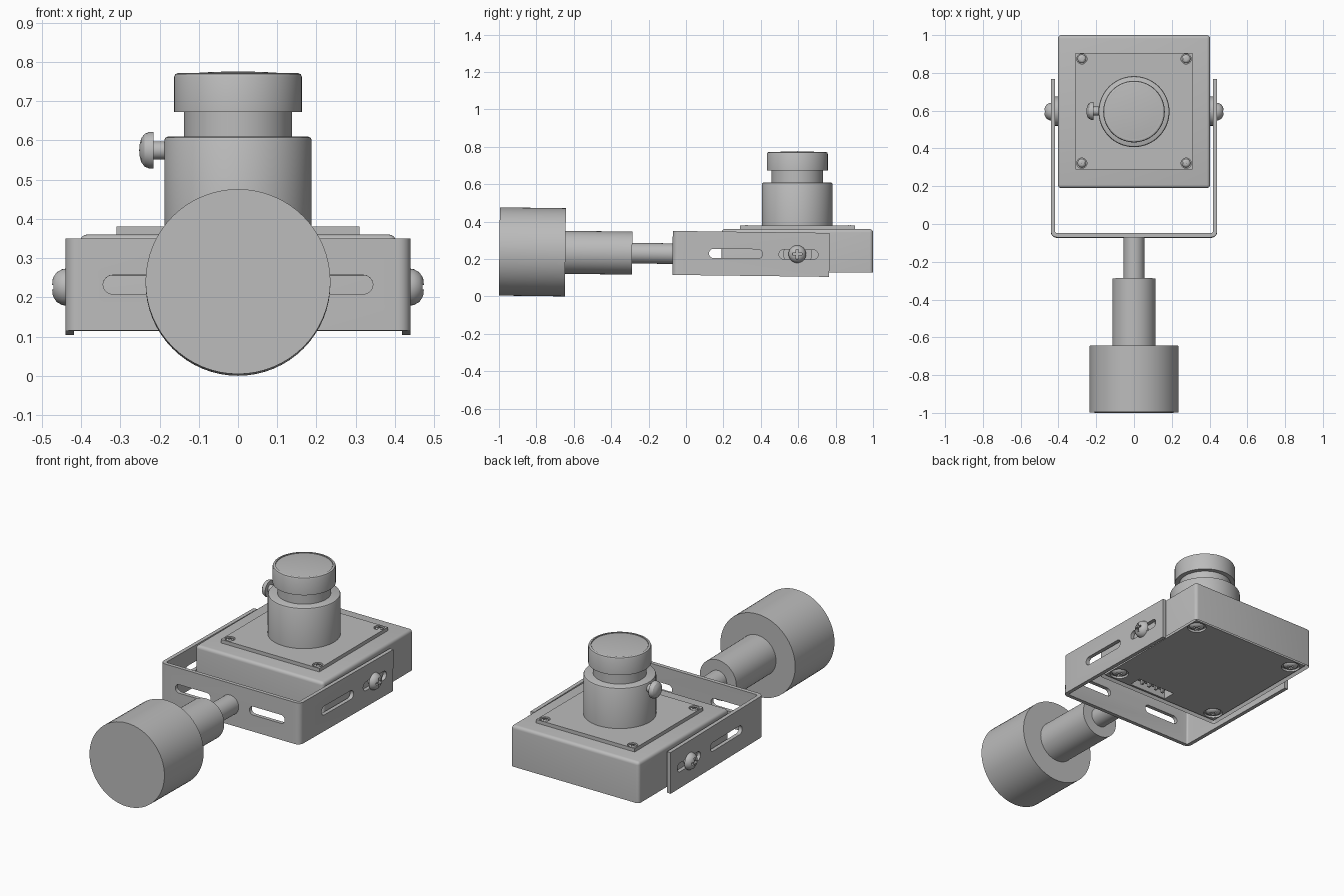
import bpy, bmesh, math
from mathutils import Matrix, Vector

if "Cube" in bpy.data.objects:
    bpy.data.objects.remove(bpy.data.objects["Cube"])

grey = bpy.data.materials.new("plain_grey")
grey.diffuse_color = (0.5, 0.5, 0.5, 1)
grey.use_nodes = True
grey.node_tree.nodes["Principled BSDF"].inputs["Base Color"].default_value = grey.diffuse_color

CY = 0.595                                  # lens and body centre in y
TILT = (Matrix.Translation((0, 0, 0.2275)) @ Matrix.Rotation(-0.0127, 4, 'X'))


def finish(name, bm, matrix=Matrix()):
    bmesh.ops.remove_doubles(bm, verts=bm.verts[:], dist=1e-5)
    bmesh.ops.recalc_face_normals(bm, faces=bm.faces[:])
    bm.transform(matrix)
    me = bpy.data.meshes.new(name)
    bm.to_mesh(me)
    bm.free()
    me.materials.append(grey)
    ob = bpy.data.objects.new(name, me)
    bpy.context.collection.objects.link(ob)
    return ob


def box_bm(lo, hi):
    bm = bmesh.new()
    lo, hi = Vector(lo), Vector(hi)
    m = Matrix.Translation((lo + hi) / 2) @ Matrix.Diagonal((*(hi - lo), 1))
    bmesh.ops.create_cube(bm, size=1, matrix=m)
    return bm


def box(name, lo, hi, matrix=Matrix()):
    return finish(name, box_bm(lo, hi), matrix)


def lathe(name, profile, matrix=Matrix(), seg=64):
    """Revolve (radius, height) points around local z."""
    bm = bmesh.new()
    vs = [bm.verts.new((r, 0, h)) for r, h in profile]
    es = [bm.edges.new(p) for p in zip(vs, vs[1:])]
    bmesh.ops.spin(bm, geom=vs + es, cent=(0, 0, 0), axis=(0, 0, 1),
                   angle=math.tau, steps=seg, use_duplicate=False)
    return finish(name, bm, matrix)


def prism(name, pts, depth, matrix=Matrix()):
    """Extrude an outline in local xy along local z, centred."""
    bm = bmesh.new()
    f = bm.faces.new([bm.verts.new((x, y, -depth / 2)) for x, y in pts])
    r = bmesh.ops.extrude_face_region(bm, geom=[f])
    bmesh.ops.translate(bm, vec=(0, 0, depth),
                        verts=[v for v in r["geom"] if isinstance(v, bmesh.types.BMVert)])
    return finish(name, bm, matrix)


def cut(ob, cutters):
    for c in cutters:
        m = ob.modifiers.new("cut", 'BOOLEAN')
        m.operation, m.solver, m.object = 'DIFFERENCE', 'EXACT', c
    bpy.context.view_layer.update()
    dg = bpy.context.evaluated_depsgraph_get()
    me = bpy.data.meshes.new_from_object(ob.evaluated_get(dg))
    ob.modifiers.clear()
    ob.data = me
    for c in cutters:
        bpy.data.objects.remove(c)


def aim(loc, direction):
    return Matrix.Translation(loc) @ Vector(direction).to_track_quat('Z', 'Y').to_matrix().to_4x4()


def screw(name, loc, direction, r, h):
    """Domed cross-head screw whose seat is at loc."""
    m = aim(loc, direction)
    prof = [(0, -0.6 * h), (r * .5, -0.6 * h), (r * .5, 0), (r, 0), (r * .97, h * .25),
            (r * .8, h * .65), (r * .5, h * .92), (0, h)]
    ob = lathe(name, prof, m, 32)
    a, b = r * .55, r * .12
    cut(ob, [box("cutter", (-a, -b, h * .4), (a, b, h * 2), m),
             box("cutter", (-b, -a, h * .4), (b, a, h * 2), m)])


def slot(c0, c1, r, depth, matrix):
    """Capsule-shaped cutter running along local x."""
    pts = []
    for cx, start in ((c1 - r, -90), (c0 + r, 90)):
        for i in range(13):
            a = math.radians(start + i * 15)
            pts.append((cx + r * math.cos(a), r * math.sin(a)))
    return prism("cutter", pts, depth, matrix)


# Camera housing: rounded box with a shallow recess underneath
bm = box_bm((-0.403, 0.19, 0.127), (0.403, 1.0, 0.36))
edges = [e for e in bm.edges if max(v.co.z for v in e.verts) > 0.3]
bmesh.ops.bevel(bm, geom=edges, offset=0.018, segments=4, profile=0.5, affect='EDGES')
bottom = min(bm.faces, key=lambda f: f.calc_center_median().z)
bmesh.ops.inset_region(bm, faces=[bottom], thickness=0.014, use_even_offset=True)
bmesh.ops.translate(bm, verts=bottom.verts[:], vec=(0, 0, 0.03))
housing = finish("housing", bm)
cut(housing, [box("cutter", (-0.03, 0.222, 0.1), (0.21, 0.295, 0.23))])

# Bottom cover with connector opening and countersunk screw holes
cover = box("bottom_cover", (-0.382, 0.211, 0.134), (0.382, 0.979, 0.1575))
corners = [(sx * 0.33, CY + sy * 0.325) for sx in (-1, 1) for sy in (-1, 1)]
cut(cover, [box("cutter", (-0.03, 0.222, 0.1), (0.21, 0.295, 0.2))] +
    [lathe("cutter", [(0, 0.1), (0.05, 0.1), (0.05, 0.146), (0, 0.146)],
           Matrix.Translation((x, y, 0)), 32) for x, y in corners])
for x, y in corners:
    screw("bottom_screw", (x, y, 0.147), (0, 0, -1), 0.04, 0.02)

# Connector socket and pins inside the opening
box("connector_block", (-0.01, 0.24, 0.165), (0.19, 0.285, 0.235))
for i in range(4):
    x = 0.02 + i * 0.047
    box("connector_pin", (x - 0.007, 0.255, 0.136), (x + 0.007, 0.269, 0.17))

# Lens plate on top with recessed corner screws
plate = box("lens_plate", (-0.31, 0.288, 0.355), (0.31, 0.904, 0.38))
corners = [(sx * 0.276, CY + 0.003 + sy * 0.276) for sx in (-1, 1) for sy in (-1, 1)]
cut(plate, [lathe("cutter", [(0, 0.366), (0.027, 0.366), (0.027, 0.4), (0, 0.4)],
                  Matrix.Translation((x, y, 0)), 32) for x, y in corners])
for x, y in corners:
    screw("plate_screw", (x, y, 0.367), (0, 0, 1), 0.023, 0.014)

# Lens: holder, neck, cap ring and glass
at = Matrix.Translation((0, CY, 0))
lathe("lens_holder", [(0, 0.37), (0.188, 0.37), (0.188, 0.601), (0.185, 0.607),
                      (0.179, 0.61), (0, 0.61)], at)
lathe("lens_neck", [(0, 0.6), (0.138, 0.6), (0.138, 0.68), (0, 0.68)], at)
lathe("lens_cap", [(0, 0.672), (0.163, 0.672), (0.163, 0.762), (0.16, 0.769), (0.153, 0.772),
                   (0.148, 0.772), (0.148, 0.766), (0, 0.766)], at)
lathe("lens_glass", [(0, 0.76), (0.146, 0.76), (0.146, 0.7685), (0.11, 0.772),
                     (0.06, 0.775), (0, 0.776)], at)

# Focus thumb screw on the holder
lathe("focus_screw", [(0, 0), (0.023, 0), (0.023, 0.045), (0.047, 0.045), (0.047, 0.055),
                      (0.042, 0.068), (0.03, 0.077), (0.014, 0.081), (0, 0.082)],
      aim((-0.17, 0.598, 0.575), (-1, 0, 0)), 32)

# U-shaped bracket bent from flat strip, with slots
def bend(w, y, r):
    return [(w - r + r * math.cos(a), y + r - r * math.sin(a))
            for a in (math.radians(i * 15) for i in range(7))]


half = [(0.418, 0.767), (0.44, 0.767)]
outer = [(0.44, 0.767)] + bend(0.44, -0.072, 0.032)
inner = [(0.418, 0.767)] + bend(0.418, -0.05, 0.01)
mir = lambda pts: [(-x, y) for x, y in pts]
outline = outer + mir(outer)[::-1] + mir(inner) + inner[::-1]
lift = TILT @ Matrix.Translation((0, 0, 0.004))
bracket = prism("bracket", outline, 0.235, lift)
front_m = lift @ Matrix.Translation((0, -0.06, 0)) @ Matrix.Rotation(math.pi / 2, 4, 'X')
side_m = lift @ Matrix.Rotation(math.pi / 2, 4, 'Z') @ Matrix.Rotation(math.pi / 2, 4, 'X')
cut(bracket, [slot(0.122, 0.344, 0.024, 0.1, front_m),
              slot(-0.344, -0.122, 0.024, 0.1, front_m),
              slot(0.123, 0.41, 0.025, 2, side_m),
              slot(0.497, 0.706, 0.025, 2, side_m)])

# Pivot screws and spacers joining bracket and housing
for s in (-1, 1):
    screw("pivot_screw", (s * 0.44, 0.595, 0.226), (s, 0, 0), 0.047, 0.035)
    lathe("pivot_spacer", [(0, 0), (0.077, 0), (0.077, 0.019), (0.02, 0.019), (0.02, 0.042),
                           (0, 0.042)], aim((s * 0.398, 0.597, 0.226), (s, 0, 0)), 32)

# Stepped mounting post
along_y = TILT @ Matrix.Rotation(-math.pi / 2, 4, 'X')
for name, r, y0, y1 in (("mount_base", 0.2358, -0.998, -0.645), ("mount_sleeve", 0.115, -0.66, -0.288),
                        ("mount_stem", 0.055, -0.3, -0.052)):
    lathe(name, [(0, y0), (r, y0), (r, y1), (0, y1)], along_y)

# Smooth curved surfaces, keep edges crisp
bpy.ops.object.select_all(action='SELECT')
bpy.context.view_layer.objects.active = housing
bpy.ops.object.shade_smooth_by_angle(angle=math.radians(30))
